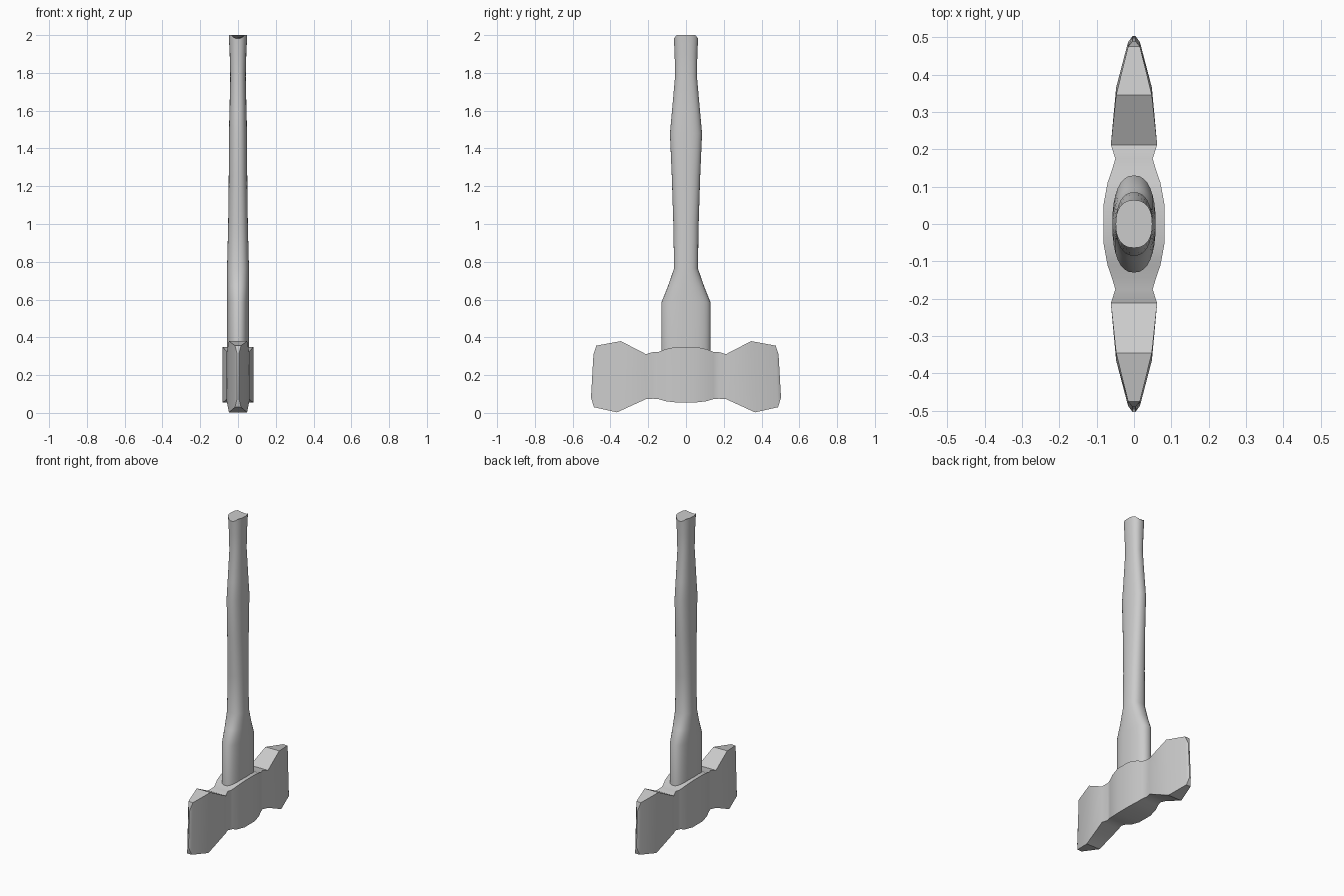
import bpy, math

if "Cube" in bpy.data.objects:
    bpy.data.objects.remove(bpy.data.objects["Cube"])


def make_object(name, verts, faces, angle):
    mesh = bpy.data.meshes.new(name)
    mesh.from_pydata(verts, [], faces)
    obj = bpy.data.objects.new(name, mesh)
    bpy.context.collection.objects.link(obj)
    bpy.ops.object.select_all(action='DESELECT')
    obj.select_set(True)
    bpy.context.view_layer.objects.active = obj
    bpy.ops.object.mode_set(mode='EDIT')
    bpy.ops.mesh.select_all(action='SELECT')
    bpy.ops.mesh.normals_make_consistent(inside=False)
    bpy.ops.object.mode_set(mode='OBJECT')
    bpy.ops.object.shade_smooth_by_angle(angle=math.radians(angle))
    return obj


def loft(name, rings, angle):
    n = len(rings[0])
    verts = [p for r in rings for p in r]
    faces = [list(range(n)), list(range(len(verts) - n, len(verts)))]
    for i in range(len(rings) - 1):
        for j in range(n):
            k = (j + 1) % n
            faces.append((i * n + j, i * n + k, i * n + n + k, i * n + n + j))
    return make_object(name, verts, faces, angle)


# Double-bladed head: y at top, y at bottom, half width, z bottom, z top
half = [
    (0.05, 0.05, 0.082, 0.055, 0.350),
    (0.11, 0.11, 0.071, 0.062, 0.337),
    (0.145, 0.145, 0.059, 0.073, 0.323),
    (0.175, 0.175, 0.050, 0.075, 0.322),
    (0.212, 0.212, 0.062, 0.073, 0.311),
    (0.345, 0.365, 0.048, 0.003, 0.380),
    (0.475, 0.487, 0.016, 0.030, 0.356),
    (0.490, 0.503, 0.004, 0.080, 0.310),
]
stations = [(-a, -b, w, lo, hi) for a, b, w, lo, hi in reversed(half)] + half
rings = [[(-w, b, lo), (w, b, lo), (w, a, hi), (-w, a, hi)]
         for a, b, w, lo, hi in stations]
loft("hammer_head", rings, 35)

# Handle: z, half width in x, half width in y
SIDES = 32
profile = [
    (0.28, 0.058, 0.130), (0.585, 0.058, 0.130), (0.67, 0.058, 0.096),
    (0.765, 0.058, 0.063), (1.00, 0.052, 0.067), (1.25, 0.049, 0.075),
    (1.48, 0.048, 0.085), (1.60, 0.045, 0.074), (1.78, 0.041, 0.058),
    (1.90, 0.044, 0.060), (2.00, 0.049, 0.064),
]


def handle_ring(z, rx, ry, top):
    ring = []
    for i in range(SIDES):
        t = 2 * math.pi * i / SIDES
        c, s = math.cos(t), math.sin(t)
        x = math.copysign(abs(c) ** 0.85, c) * rx
        y = math.copysign(abs(s) ** 0.85, s) * ry
        drop = 0.018 * max(0, abs(s) - 0.75) / 0.25 if top else 0
        ring.append((x, y, z - drop))
    return ring


loft("handle", [handle_ring(*p, p is profile[-1]) for p in profile], 40)
